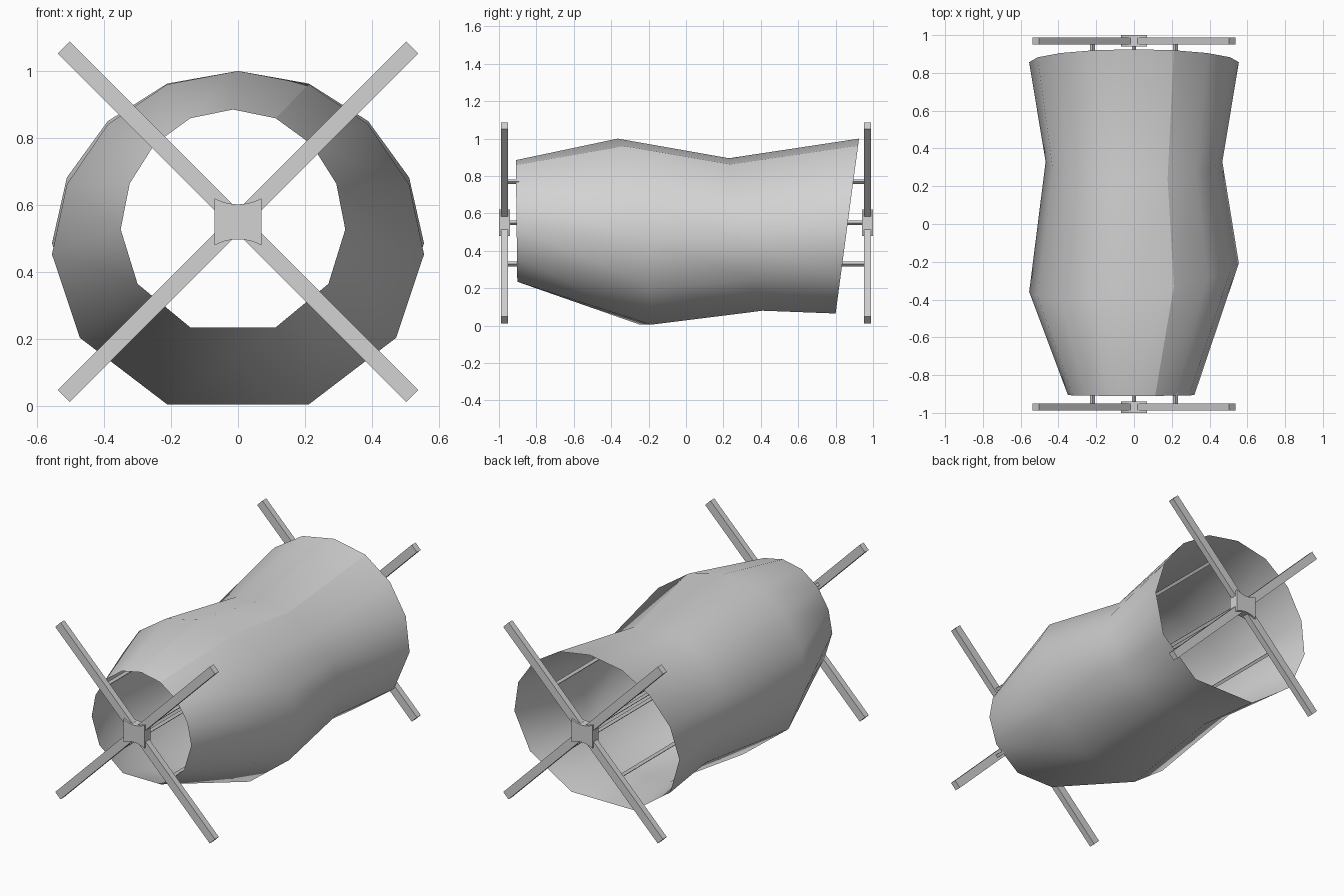
import bpy, bmesh, math
from mathutils import Matrix

old = bpy.data.objects.get("Cube")
if old:
    bpy.data.objects.remove(old, do_unlink=True)

grey = bpy.data.materials.new("plain_grey")
grey.use_nodes = True
colour = (0.65, 0.65, 0.65, 1)
grey.diffuse_color = colour
grey.node_tree.nodes["Principled BSDF"].inputs["Base Color"].default_value = colour

MID_Z = 0.55


def finish(bm, name):
    mesh = bpy.data.meshes.new(name)
    bm.to_mesh(mesh)
    bm.free()
    mesh.materials.append(grey)
    obj = bpy.data.objects.new(name, mesh)
    bpy.context.collection.objects.link(obj)
    return obj


def box(name, size, centre, roll):
    """Box turned about the y axis."""
    bm = bmesh.new()
    bmesh.ops.create_cube(bm, size=1)
    place = Matrix.Translation(centre) @ Matrix.Rotation(roll, 4, "Y")
    bm.transform(place @ Matrix.Diagonal((*size, 1)))
    return finish(bm, name)


# Thirteen-sided open tube: half of the cross-section, then its mirror
half = [(0, 1), (.38, .96), (.70, .84), (.92, .66), (1, .45), (.85, .2), (.38, 0)]
section = half + [(-x, z) for x, z in reversed(half[1:])]
# The shading seam runs along the first column right of the top
section = section[1:] + section[:2]

# Each ring: centre x, half width, bottom z, top z, y at bottom, y at top, y skew over x
rings = [
    (-.015, .335, .235, .885, -.902, -.91, 0),
    (0, .555, .005, 1, -.217, -.365, .136),
    (0, .468, .08, .895, .41, .23, 0),
    (0, .555, .065, 1, .80, .925, 0),
]
bm = bmesh.new()
loops = []
for cx, w, low, high, y_low, y_high, skew in rings:
    loops.append([
        bm.verts.new((cx + w * x, y_low + (y_high - y_low) * z + skew * w * x,
                      low + (high - low) * z))
        for x, z in section])
for a, b in zip(loops, loops[1:]):
    for i in range(len(section) - 1):
        face = bm.faces.new((a[i], a[i + 1], b[i + 1], b[i]))
        face.smooth = True
finish(bm, "tube_shell")

# Crossed bars and waisted hub at each end
for end, side in (("front", -1), ("back", 1)):
    for label, roll in (("rising", -math.pi / 4), ("falling", math.pi / 4)):
        box(f"{end}_{label}_bar", (1.47, .037, .05), (0, side * .97, MID_Z), roll)

    bm = bmesh.new()
    steps = [-.07 + .14 * i / 8 for i in range(9)]
    edge = [(x, .052 + .018 * (x / .07) ** 2) for x in steps]
    outline = edge + [(x, -z) for x, z in reversed(edge)]
    face = bm.faces.new([bm.verts.new((x, side * .97 - .03, MID_Z + z))
                         for x, z in outline])
    grown = bmesh.ops.extrude_face_region(bm, geom=[face])
    verts = [v for v in grown["geom"] if isinstance(v, bmesh.types.BMVert)]
    bmesh.ops.translate(bm, verts=verts, vec=(0, .06, 0))
    bmesh.ops.recalc_face_normals(bm, faces=bm.faces)
    finish(bm, f"{end}_hub")

# Long rods joining the two crosses
box("centre_rod", (.016, 1.92, .016), (0, 0, MID_Z), math.pi / 4)
for sx, x_name in ((-1, "right"), (1, "left")):
    for sz, z_name in ((-1, "lower"), (1, "upper")):
        box(f"{z_name}_{x_name}_rod", (.018, 1.92, .018),
            (sx * .22, 0, MID_Z + sz * .22), math.pi / 4)
